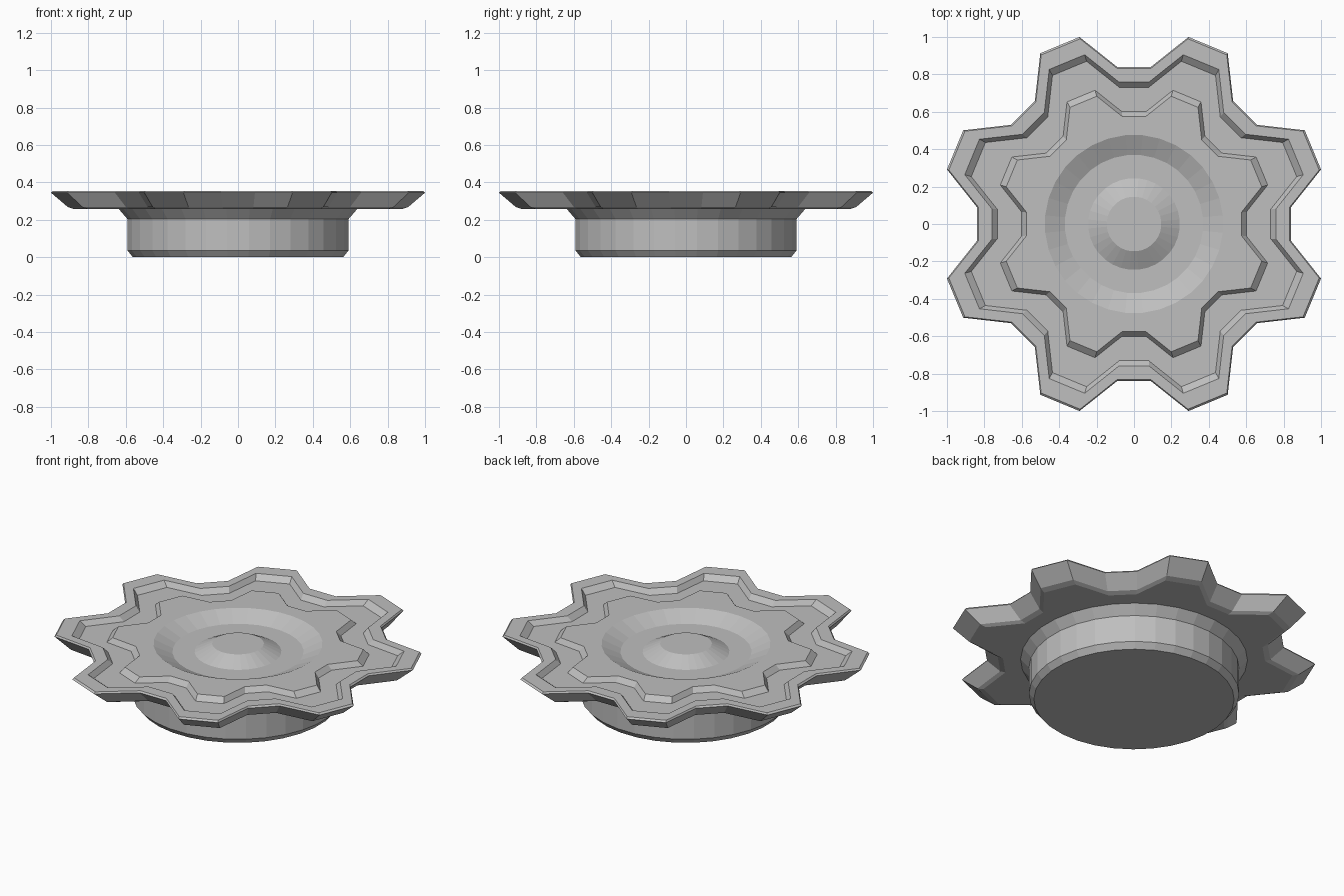
import bpy
import bmesh
from math import cos, sin, radians, tau

TEETH = 8
SIDES = TEETH * 4

cube = bpy.data.objects.get("Cube")
if cube:
    bpy.data.objects.remove(cube, do_unlink=True)

# One plain grey for every part
grey = bpy.data.materials.new("plain grey")
grey.use_nodes = True
colour = (0.52, 0.52, 0.52, 1)
grey.diffuse_color = colour
grey.node_tree.nodes["Principled BSDF"].inputs["Base Color"].default_value = colour


def gear(scale, z):
    """Toothed outline: four points per tooth, two at the root and two at the tip."""
    points = []
    for tooth in range(TEETH):
        middle = 360 / TEETH * (tooth + 0.5)
        for angle, radius in ((-16.35, 0.845), (-6.25, 1.0415), (6.25, 1.0415), (16.35, 0.845)):
            a = radians(middle + angle)
            points.append((radius * scale * cos(a), radius * scale * sin(a), z))
    return points


def circle(radius, z):
    """Round outline whose points line up with the gear outline."""
    return [(radius * cos(tau * (i - 1.5) / SIDES + tau / TEETH / 2),
             radius * sin(tau * (i - 1.5) / SIDES + tau / TEETH / 2), z) for i in range(SIDES)]


def loft(name, loops, cap_first=False, cap_last=False):
    """Skin a stack of outlines, listed from the underside outwards and up."""
    bm = bmesh.new()
    rings = [[bm.verts.new(p) for p in loop] for loop in loops]
    for low, high in zip(rings, rings[1:]):
        for i in range(SIDES):
            j = (i + 1) % SIDES
            bm.faces.new((low[i], low[j], high[j], high[i]))
    if cap_first:
        bm.faces.new(rings[0][::-1])
    if cap_last:
        bm.faces.new(rings[-1])
    mesh = bpy.data.meshes.new(name)
    bm.to_mesh(mesh)
    bm.free()
    mesh.materials.append(grey)
    obj = bpy.data.objects.new(name, mesh)
    bpy.context.collection.objects.link(obj)
    return obj


TOP = 0.355
GROOVE = TOP - 0.03
FLOOR = TOP - 0.05
UNDER = 0.257

# Chamfered round base with a flare under the plate
loft("round_base", [circle(0.565, 0), circle(0.593, 0.035), circle(0.593, 0.203),
                    circle(0.64, UNDER)], cap_first=True)

# Toothed plate: underside, sloping flank, rim, groove and centre recess
loft("toothed_plate", [
    circle(0.64, UNDER), gear(0.875, UNDER), gear(0.91, 0.268),
    gear(1.0, TOP - 0.01), gear(0.99, TOP),
    gear(0.905, TOP), gear(0.87, GROOVE),
    gear(0.715, GROOVE), gear(0.683, TOP),
    circle(0.477, TOP), circle(0.37, FLOOR), circle(0.245, FLOOR)])

# Raised knob in the recess
loft("centre_knob", [circle(0.245, FLOOR), circle(0.146, TOP)], cap_last=True)
